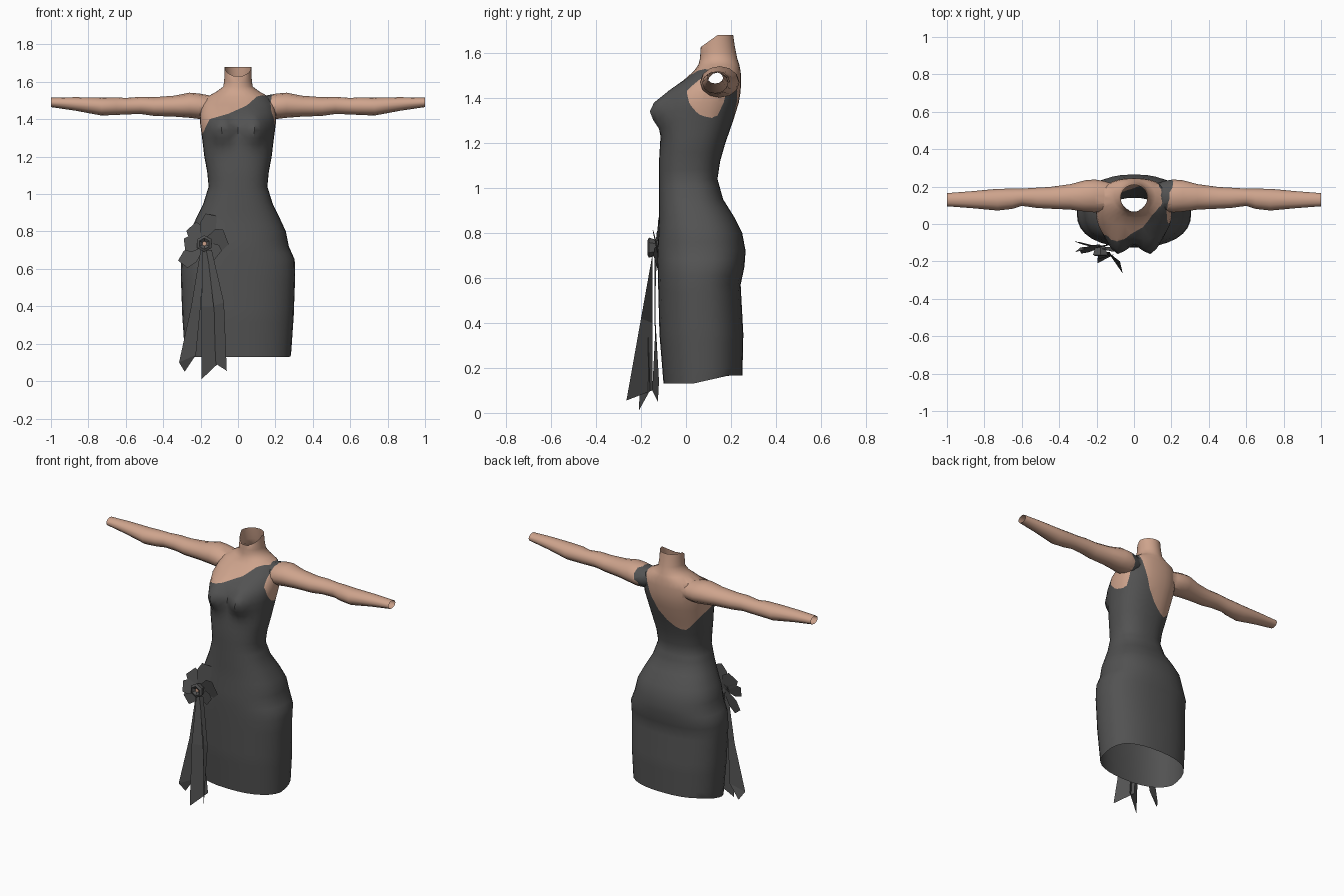
import bpy, bmesh, math
from mathutils import Vector

if "Cube" in bpy.data.objects:
    bpy.data.objects.remove(bpy.data.objects["Cube"])


def material(name, rgb):
    m = bpy.data.materials.new(name)
    m.diffuse_color = (*rgb, 1)
    m.use_nodes = True
    m.node_tree.nodes["Principled BSDF"].inputs["Base Color"].default_value = m.diffuse_color
    return m


DRESS = material("charcoal_fabric", (0.085, 0.085, 0.085))
SKIN = material("skin", (0.62, 0.37, 0.265))


def lerp_table(table, t):
    """Piecewise linear lookup in rows whose first value is the key."""
    if t <= table[0][0]:
        return table[0][1:]
    for a, b in zip(table, table[1:]):
        if t <= b[0]:
            k = (t - a[0]) / (b[0] - a[0])
            return [p + (q - p) * k for p, q in zip(a[1:], b[1:])]
    return table[-1][1:]


def clamp(v):
    return max(0.0, min(1.0, v))


def add_object(name, bm, *mats):
    me = bpy.data.meshes.new(name)
    bm.to_mesh(me)
    bm.free()
    for m in mats:
        me.materials.append(m)
    ob = bpy.data.objects.new(name, me)
    bpy.context.collection.objects.link(ob)
    return ob


def loft(bm, rings):
    """Skin closed rings of points and cap both ends."""
    rows = [[bm.verts.new(p) for p in r] for r in rings]
    n = len(rows[0])
    for a, b in zip(rows, rows[1:]):
        for i in range(n):
            j = (i + 1) % n
            bm.faces.new((a[i], a[j], b[j], b[i]))
    for row in (rows[0], rows[-1]):
        c = bm.verts.new(sum((v.co for v in row), Vector()) / n)
        for i in range(n):
            bm.faces.new((row[i], row[(i + 1) % n], c))


# Torso and skirt profile: height, half width, front y, back y
PROFILE = [
    (0.13, 0.283, -0.10, 0.25), (0.35, 0.298, -0.118, 0.255),
    (0.57, 0.306, -0.124, 0.243), (0.65, 0.303, -0.126, 0.26),
    (0.72, 0.272, -0.127, 0.265), (0.80, 0.256, -0.123, 0.25),
    (0.87, 0.224, -0.12, 0.215), (0.95, 0.185, -0.12, 0.165),
    (1.04, 0.157, -0.12, 0.14), (1.12, 0.165, -0.12, 0.152),
    (1.20, 0.18, -0.115, 0.175), (1.30, 0.192, -0.105, 0.21),
    (1.38, 0.203, -0.095, 0.235), (1.43, 0.203, -0.07, 0.243),
    (1.48, 0.19, -0.01, 0.245), (1.52, 0.165, 0.035, 0.243),
    (1.548, 0.115, 0.055, 0.237), (1.575, 0.078, 0.062, 0.228),
    (1.63, 0.072, 0.066, 0.217), (1.68, 0.071, 0.07, 0.21)]


def body_ring(z, n=32):
    w, front, back = lerp_table(PROFILE, z)
    mid, half = (front + back) / 2, (back - front) / 2
    power = 2 / 2.35 if z < 1.53 else 1.0
    pts = []
    for i in range(n):
        a = 2 * math.pi * i / n
        c, s = math.cos(a), math.sin(a)
        x = math.copysign(abs(c) ** power, c) * w
        y = mid + math.copysign(abs(s) ** power, s) * half
        if s < 0:  # bust
            y -= 0.072 * math.exp(-((abs(x) - 0.09) / 0.062) ** 2
                                  - ((z - 1.345) / 0.075) ** 2)
        h = z
        if z < 0.14:  # hem rises to the back
            h += 0.045 * clamp((y - 0.03) / 0.2)
        if z > 1.67:  # neck cut dips to the front
            h -= 0.05 * clamp((0.14 - y) / 0.07)
        pts.append((x, y, h))
    return pts


levels = []
for a, b in zip(PROFILE, PROFILE[1:]):
    steps = max(1, round((b[0] - a[0]) / 0.035))
    levels += [a[0] + (b[0] - a[0]) * k / steps for k in range(steps)]
levels.append(PROFILE[-1][0])
bm = bmesh.new()
loft(bm, [body_ring(z) for z in levels])
bmesh.ops.recalc_face_normals(bm, faces=bm.faces)
body = add_object("body_and_dress", bm, DRESS, SKIN)

# Arms: x, centre y, centre z, radius y, radius z
ARM = [
    (0.10, 0.15, 1.465, 0.06, 0.052), (0.16, 0.15, 1.467, 0.08, 0.062),
    (0.21, 0.15, 1.470, 0.088, 0.068), (0.26, 0.15, 1.475, 0.084, 0.067),
    (0.34, 0.145, 1.470, 0.068, 0.056), (0.45, 0.14, 1.468, 0.058, 0.050),
    (0.52, 0.14, 1.474, 0.054, 0.046), (0.60, 0.143, 1.470, 0.046, 0.044),
    (0.65, 0.135, 1.470, 0.054, 0.047), (0.73, 0.13, 1.468, 0.058, 0.048),
    (0.87, 0.13, 1.482, 0.045, 0.036), (1.00, 0.13, 1.490, 0.035, 0.025)]
bm = bmesh.new()
for side in (-1, 1):
    loft(bm, [[(side * x, cy + ry * math.cos(i * math.pi / 6),
                cz + rz * math.sin(i * math.pi / 6)) for i in range(12)]
              for x, cy, cz, ry, rz in ARM])
bmesh.ops.recalc_face_normals(bm, faces=bm.faces)
arms = add_object("arms_helper", bm, DRESS, SKIN)

# Join arms to body
mod = body.modifiers.new("join_arms", 'BOOLEAN')
mod.operation, mod.solver, mod.object = 'UNION', 'EXACT', arms
bpy.context.view_layer.update()
joined = bpy.data.meshes.new_from_object(
    body.evaluated_get(bpy.context.evaluated_depsgraph_get()))
body.modifiers.clear()
bpy.data.objects.remove(arms)

# Dress edge: slanted neckline in front, deep scoop behind, one armhole
FRONT = [(-0.21, 1.28), (-0.18, 1.34), (-0.155, 1.40), (-0.05, 1.43),
         (0.05, 1.475), (0.12, 1.54), (0.16, 1.62)]
BACK = [(-0.20, 1.28), (-0.17, 1.235), (-0.10, 1.19), (-0.02, 1.225),
        (0.05, 1.31), (0.10, 1.42), (0.13, 1.51), (0.16, 1.60)]


def skin_side(p):
    t = clamp((p.y - 0.05) / 0.1)
    line = (1 - t) * lerp_table(FRONT, p.x)[0] + t * lerp_table(BACK, p.x)[0]
    hole = 0.122 - math.hypot(p.y - 0.125, p.z - 1.43)
    v = max(p.z - line, min(hole, p.x - 0.175), min(p.x - 0.21, p.z - 1.39))
    return v if abs(v) > 1e-5 else 1e-5


bm = bmesh.new()
bm.from_mesh(joined)
bmesh.ops.remove_doubles(bm, verts=bm.verts, dist=0.0005)
bm.normal_update()


def is_cap(f):
    c, n = f.calc_center_median(), f.normal
    return ((c.z < 0.2 and n.z < -0.7) or (c.z > 1.6 and n.z > 0.5)
            or (abs(c.x) > 0.99 and abs(n.x) > 0.7))


# Open the hem, neck and wrists
bmesh.ops.delete(bm, geom=[f for f in bm.faces if is_cap(f)], context='FACES')
bmesh.ops.triangulate(bm, faces=bm.faces)
value = {v: skin_side(v.co) for v in bm.verts}
new = []
for e in list(bm.edges):
    a, b = e.verts
    if value[a] * value[b] < 0:
        v = bmesh.utils.edge_split(e, a, value[a] / (value[a] - value[b]))[1]
        new.append(v)
for v in new:
    value[v] = 0.0
bmesh.ops.connect_verts(bm, verts=new)
for f in bm.faces:
    f.material_index = 1 if sum(value[v] for v in f.verts) > 0 else 0
bm.to_mesh(body.data)
bm.free()
bpy.data.meshes.remove(joined)
bpy.context.view_layer.objects.active = body
body.select_set(True)
bpy.ops.object.shade_smooth_by_angle(angle=math.radians(50))

# Flower petals: angle, length, half width, tip y
HUB = Vector((-0.18, -0.125, 0.735))
bm = bmesh.new()
for deg, length, half, tip_y in ((70, 0.165, 0.06, -0.105), (15, 0.125, 0.06, -0.14),
                                 (125, 0.12, 0.05, -0.12), (180, 0.11, 0.045, -0.15),
                                 (222, 0.165, 0.045, -0.10), (315, 0.10, 0.05, -0.135)):
    a = math.radians(deg)
    u, s = Vector((math.cos(a), 0, math.sin(a))), Vector((-math.sin(a), 0, math.cos(a)))
    pts = []
    for along, across in ((0, -0.3), (0.65, -1), (1, -0.6), (0.93, 0.8), (0.6, 1), (0, 0.3)):
        p = HUB + u * along * length + s * across * half
        p.y = HUB.y + (tip_y - HUB.y) * along - 0.012 * across
        pts.append(bm.verts.new(p))
    bm.faces.new(pts)
add_object("flower_petals", bm, DRESS)

# Flower knot with a small bead face in the middle
bm = bmesh.new()
rows = [[bm.verts.new((HUB.x + r * math.sin(i * math.pi / 3), y,
                       HUB.z + r * math.cos(i * math.pi / 3))) for i in range(6)]
        for r, y in ((0.03, -0.12), (0.045, -0.165), (0.03, -0.172), (0.012, -0.16))]
for a, b in zip(rows, rows[1:]):
    for i in range(6):
        bm.faces.new((a[i], a[(i + 1) % 6], b[(i + 1) % 6], b[i]))
bm.faces.new(rows[-1]).material_index = 1
bmesh.ops.recalc_face_normals(bm, faces=bm.faces)
add_object("flower_knot", bm, DRESS, SKIN)

# Hanging ribbons: left edge and right edge, top to bottom
RIBBONS = {
    "ribbon_outer": ([(-.20, -.14, .70), (-.25, -.135, .40), (-.315, -.15, .10)],
                     [(-.18, -.13, .70), (-.20, -.14, .40), (-.225, -.12, .14)]),
    "ribbon_middle": ([(-.19, -.15, .70), (-.195, -.19, .40), (-.195, -.21, .01)],
                      [(-.165, -.15, .70), (-.13, -.17, .40), (-.10, -.16, .10)]),
    "ribbon_inner": ([(-.17, -.15, .70), (-.14, -.15, .40), (-.13, -.15, .10)],
                     [(-.14, -.15, .70), (-.075, -.20, .42), (-.06, -.265, .055)])}
for name, (left, right) in RIBBONS.items():
    bm = bmesh.new()
    lv, rv = [bm.verts.new(p) for p in left], [bm.verts.new(p) for p in right]
    for i in range(2):
        bm.faces.new((lv[i], lv[i + 1], rv[i + 1], rv[i]))
    if name == "ribbon_outer":  # split tail
        tip = bm.verts.new((-.285, -.125, .05))
        bm.faces.new((lv[2], tip, rv[2]))
    add_object(name, bm, DRESS)
